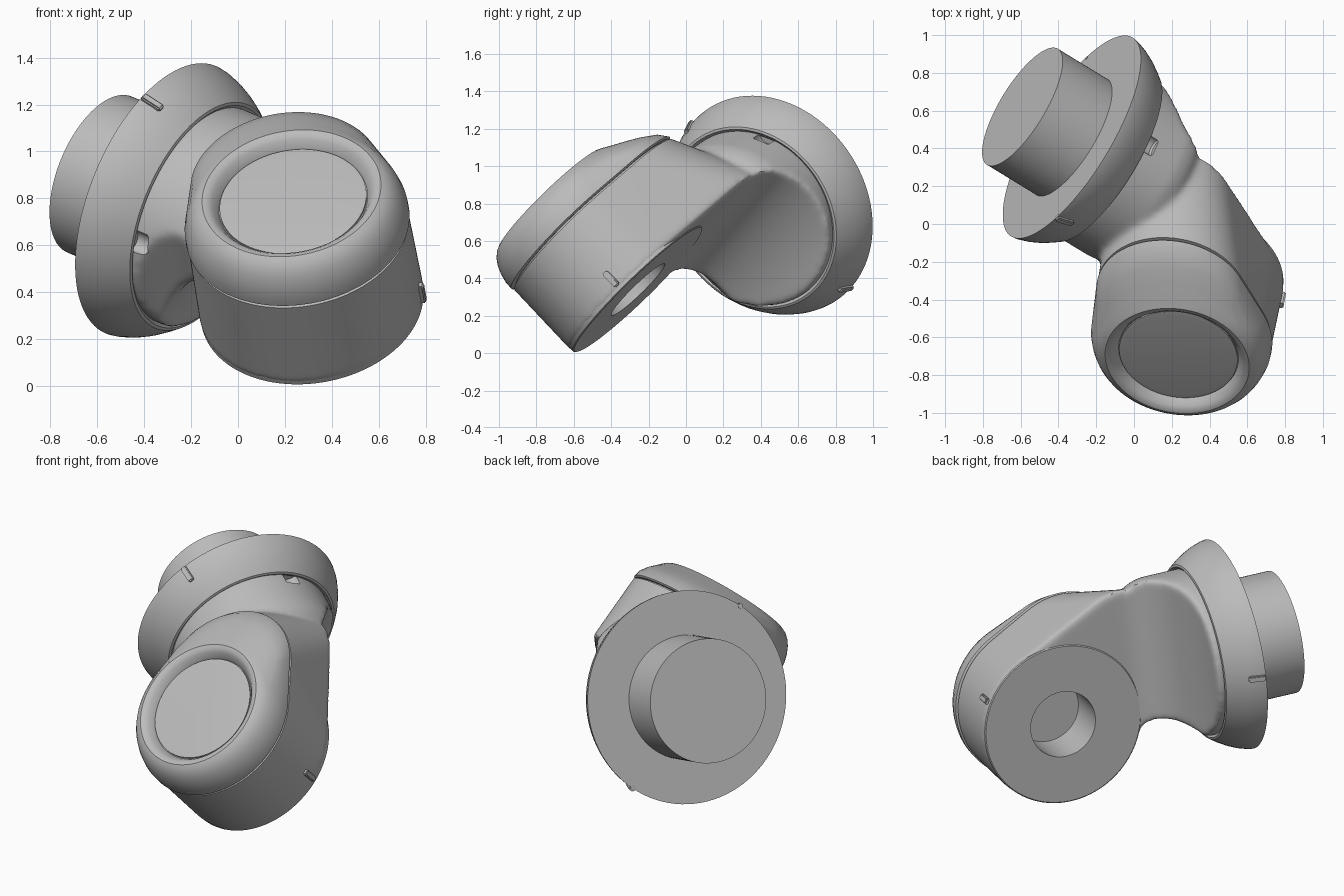
import bpy, bmesh, math
from mathutils import Vector, Matrix

if "Cube" in bpy.data.objects:
    bpy.data.objects.remove(bpy.data.objects["Cube"])

# Single grey finish
grey = bpy.data.materials.new("light_grey")
grey.use_nodes = True
grey.diffuse_color = (0.5, 0.5, 0.5, 1)
grey.node_tree.nodes["Principled BSDF"].inputs["Base Color"].default_value = (0.5, 0.5, 0.5, 1)

# Joint frame: X runs from flange to drum, Z is the drum axis
drum_axis = Vector((-0.13, -0.69, 0.71)).normalized()
arm = Vector((0.811, -0.478, -0.348))
arm = (arm - drum_axis * arm.dot(drum_axis)).normalized()
FRAME = Matrix((arm, drum_axis.cross(arm), drum_axis)).transposed().to_4x4()
FRAME.translation = (-0.156, 0.355, 0.723)
DRUM = FRAME.inverted() @ Vector((0.316, -0.26, 0.343))
EGG = Vector((-0.72, 0.69, 0)).normalized()
TOP = 0.46
N = 96


def make(name, bm):
    bmesh.ops.recalc_face_normals(bm, faces=bm.faces)
    mesh = bpy.data.meshes.new(name)
    bm.to_mesh(mesh)
    bm.free()
    mesh.materials.append(grey)
    ob = bpy.data.objects.new(name, mesh)
    bpy.context.scene.collection.objects.link(ob)
    ob.matrix_world = FRAME
    return ob


def loft(name, rings):
    """Skin closed rings of equal length and cap both ends."""
    bm = bmesh.new()
    loops = [[bm.verts.new(p) for p in ring] for ring in rings]
    for a, b in zip(loops, loops[1:]):
        for i in range(len(a)):
            j = (i + 1) % len(a)
            bm.faces.new((a[i], a[j], b[j], b[i]))
    bm.faces.new(loops[0][::-1])
    bm.faces.new(loops[-1])
    return make(name, bm)


def circle(center, r, axis="Z"):
    pts = []
    for i in range(N):
        t = 2 * math.pi * i / N
        u, v = r * math.cos(t), r * math.sin(t)
        pts.append(Vector(center) + Vector((u, v, 0) if axis == "Z" else (0, u, v)))
    return pts


def lathe(name, profile, axis="Z", origin=(0, 0, 0)):
    k = Vector((0, 0, 1)) if axis == "Z" else Vector((1, 0, 0))
    return loft(name, [circle(Vector(origin) + k * h, r, axis) for h, r in profile])


def egg(height, radius, shift, nose):
    """Outline round the drum circle and a smaller circle towards the flange."""
    base = DRUM + Vector((0, 0, height))
    pts = []
    for i in range(N):
        t = 2 * math.pi * i / N
        d = Vector((math.cos(t), math.sin(t), 0))
        tip = shift * EGG.dot(d) + nose > radius
        pts.append(base + (EGG * shift + d * nose if tip else d * radius))
    return pts


def box(name, center, size, turn):
    bm = bmesh.new()
    bmesh.ops.create_cube(bm, size=1, matrix=Matrix.Translation(center) @ turn @ Matrix.Diagonal((*size, 1)))
    bmesh.ops.bevel(bm, geom=bm.edges[:], offset=0.006, segments=2, affect="EDGES")
    return make(name, bm)


def boolean(ob, other, operation):
    mod = ob.modifiers.new(operation, "BOOLEAN")
    mod.object, mod.operation, mod.solver = other, operation, "EXACT"
    other.hide_render = True


def bake(ob, helpers):
    deps = bpy.context.evaluated_depsgraph_get()
    deps.update()
    mesh = bpy.data.meshes.new_from_object(ob.evaluated_get(deps))
    ob.modifiers.clear()
    ob.data = mesh
    mesh.materials.clear()
    mesh.materials.append(grey)
    for h in helpers:
        bpy.data.objects.remove(h)


# Drum body, tapering up from a broad foot to the egg-shaped top
bm = bmesh.new()
for ring in (egg(0, 0.483, 0.60, 0.315), egg(TOP + 0.05, 0.475, 0.26, 0.41)):
    for p in ring:
        bm.verts.new(p)
hull = bmesh.ops.convex_hull(bm, input=bm.verts[:])
loose = list({v for v in hull["geom_interior"] + hull["geom_unused"] if isinstance(v, bmesh.types.BMVert)})
bmesh.ops.delete(bm, geom=loose, context="VERTS")
body = make("joint_body", bm)

# Neck, hollowed underneath by an elliptical sweep and waisted on one side
neck = lathe("neck", [(-0.04, 0.49), (0.22, 0.49), (0.28, 0.475), (0.34, 0.435), (0.42, 0.36),
                      (0.5, 0.25), (0.54, 0.1)], "X")
sweep = [(0.38 - 0.34 * math.cos(t), -0.45 + (0.45 + DRUM.z) * math.sin(t))
         for t in [math.pi * i / 48 for i in range(25)]]
sweep += [(2, DRUM.z), (2, -1), (0.04, -1)]
scoop = loft("scoop_cutter", [[Vector((x, y, z)) for x, z in sweep] for y in (-1, 1)])
waist = lathe("waist_cutter", [(-1, 0.23), (1, 0.23)], "Z", (0.21, -0.61, 0))
boolean(neck, scoop, "DIFFERENCE")
boolean(neck, waist, "DIFFERENCE")
bake(neck, [scoop, waist])

# Blend body and neck into one casting, then trim the top and cut bore and pockets
boolean(body, neck, "UNION")
remesh = body.modifiers.new("blend", "REMESH")
remesh.mode, remesh.voxel_size = "VOXEL", 0.015
smooth = body.modifiers.new("soften", "SMOOTH")
smooth.factor, smooth.iterations = 0.5, 14
cutters = [lathe("bore_cutter", [(-0.1, 0.205), (0.29, 0.205)], "Z", DRUM),
           lathe("top_cutter", [(TOP - 0.005, 1), (TOP + 0.3, 1)], "Z", DRUM)]
for side in (-1, 1):
    cutters.append(lathe("pocket_cutter", [(-0.02, 0.05), (0.05, 0.05), (0.06, 0.04)], "X", (0, side * 0.44, 0.23)))
for cutter in cutters:
    boolean(body, cutter, "DIFFERENCE")
bake(body, cutters + [neck])

# Mounting face with its blind bore
lathe("base_ring", [(0.3, 0.22), (0.05, 0.22), (0.05, 0.479), (0.0, 0.479), (-0.005, 0.473),
                    (-0.005, 0.198), (0.28, 0.198)], "Z", DRUM)

# Cap: egg-shaped foot rising to a round rim with a recessed disc
loft("cap_groove", [egg(TOP - 0.05, 0.455, 0.27, 0.39), egg(TOP + 0.04, 0.455, 0.27, 0.39)])
cap = [(0.006, 0.47, 0.29, 0.395), (0.014, 0.482, 0.29, 0.405), (0.06, 0.48, 0.25, 0.41),
       (0.11, 0.467, 0.175, 0.41), (0.15, 0.45, 0.105, 0.405), (0.18, 0.43, 0.055, 0.395),
       (0.203, 0.405, 0.02, 0.38), (0.213, 0.385, 0, 0.36), (0.21, 0.365, 0, 0.34),
       (0.195, 0.345, 0, 0.32), (0.165, 0.325, 0, 0.30), (0.155, 0.32, 0, 0.30)]
loft("cap", [egg(TOP + h, r, s, n) for h, r, s, n in cap])
lathe("cap_disc", [(TOP + 0.14, 0.316), (TOP + 0.165, 0.316), (TOP + 0.168, 0.29)], "Z", DRUM)

# Flange and output shaft
lathe("flange", [(-0.215, 0.36), (-0.215, 0.617), (-0.19, 0.613), (-0.14, 0.597), (-0.09, 0.574),
                 (-0.04, 0.544), (0.0, 0.516), (0.004, 0.503), (-0.01, 0.485), (-0.03, 0.47)], "X")
lathe("output_shaft", [(-0.54, 0.36), (-0.2, 0.36)], "X")

# Alignment tabs on the flange and drum
for side in (-1, 1):
    box("flange_tab", (-0.165, 0, side * 0.6), (0.1, 0.035, 0.04), Matrix.Rotation(side * 0.3, 4, "Y"))
angle = math.atan2(0.23, 0.43)
spot = DRUM + Vector((math.cos(angle) * 0.48, math.sin(angle) * 0.48, 0.075))
box("drum_tab", spot, (0.04, 0.035, 0.1), Matrix.Rotation(angle, 4, "Z"))

# Smooth shading with crisp edges
bpy.ops.object.select_all(action="DESELECT")
for ob in bpy.context.scene.objects:
    if ob.type == "MESH" and grey.name in ob.data.materials:
        ob.select_set(True)
        bpy.context.view_layer.objects.active = ob
bpy.ops.object.shade_smooth_by_angle(angle=math.radians(35))
